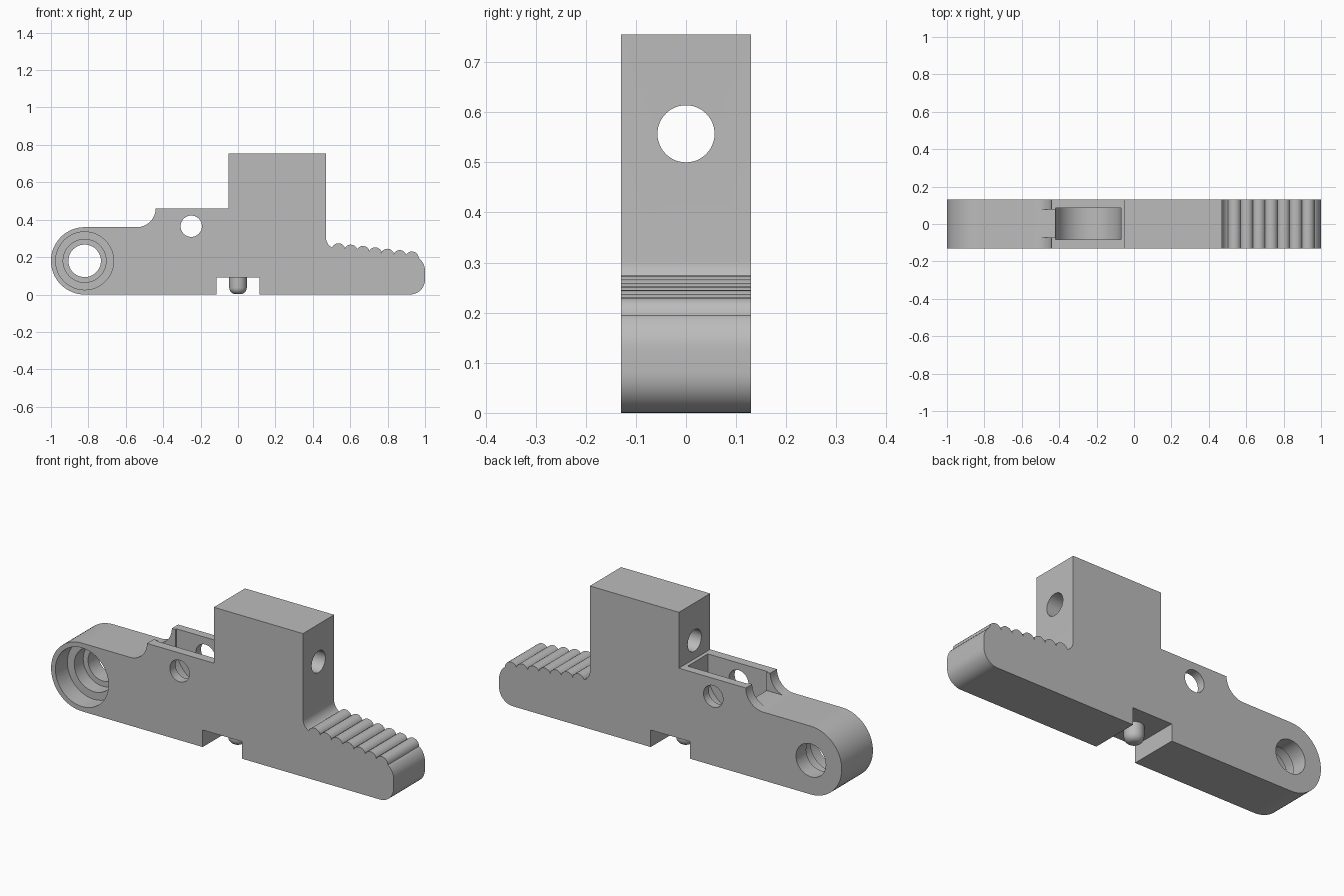
import bpy, bmesh
from math import cos, sin, radians, pi
from mathutils import Matrix

cube = bpy.data.objects.get("Cube")
if cube:
    bpy.data.objects.remove(cube, do_unlink=True)

HALF = 0.13  # half thickness of the lever

grey = bpy.data.materials.new("grey metal")
grey.use_nodes = True
grey.diffuse_color = (0.5, 0.5, 0.5, 1)
grey.node_tree.nodes["Principled BSDF"].inputs["Base Color"].default_value = (0.5, 0.5, 0.5, 1)


def arc(cx, cz, r, a0, a1, n=12):
    angles = [radians(a0 + (a1 - a0) * i / n) for i in range(n + 1)]
    return [(cx + r * cos(a), cz + r * sin(a)) for a in angles]


def finish(bm, name):
    bmesh.ops.recalc_face_normals(bm, faces=bm.faces)
    mesh = bpy.data.meshes.new(name)
    bm.to_mesh(mesh)
    bm.free()
    mesh.materials.append(grey)
    obj = bpy.data.objects.new(name, mesh)
    bpy.context.collection.objects.link(obj)
    return obj


def extrude(name, outline, y0, y1):
    """Extrude an x-z outline from y0 to y1."""
    bm = bmesh.new()
    face = bm.faces.new([bm.verts.new((x, y0, z)) for x, z in outline])
    new = bmesh.ops.extrude_face_region(bm, geom=[face])["geom"]
    verts = [v for v in new if isinstance(v, bmesh.types.BMVert)]
    bmesh.ops.translate(bm, verts=verts, vec=(0, y1 - y0, 0))
    return finish(bm, name)


def bore(name, x, z, r, y0, y1):
    return extrude(name, arc(x, z, r, 0, 352.5, 47), y0, y1)


def box(name, x0, x1, z0, z1, y0, y1):
    return extrude(name, [(x0, z0), (x1, z0), (x1, z1), (x0, z1)], y0, y1)


def select(obj):
    bpy.ops.object.select_all(action="DESELECT")
    obj.select_set(True)
    bpy.context.view_layer.objects.active = obj


def cut(obj, cutter):
    cutter.hide_render = True
    mod = obj.modifiers.new("cut", "BOOLEAN")
    mod.operation = "DIFFERENCE"
    mod.solver = "EXACT"
    mod.object = cutter
    select(obj)
    bpy.ops.object.modifier_apply(modifier=mod.name)
    bpy.data.objects.remove(cutter, do_unlink=True)


# Lever outline, counter-clockwise from the pivot's underside
outline = [(-0.115, 0), (-0.115, 0.09), (0.115, 0.09), (0.115, 0)]
outline += arc(0.92, 0.08, 0.08, -90, 0)
outline += arc(0.91, 0.125, 0.09, 0, 48, 8)
for i in reversed(range(7)):  # thumb grip ridges
    outline += arc(0.537 + 0.0655 * i, 0.238 - 0.0073 * i, 0.036, 0 if i == 6 else 22, 158, 10)
outline += arc(0.53, 0.305, 0.06, 245, 180, 8)
outline += [(0.47, 0.755), (-0.05, 0.755), (-0.05, 0.46)]
outline += arc(-0.54, 0.46, 0.1, 0, -90)
outline += arc(-0.82, 0.18, 0.18, 90, 270, 32)
lever = extrude("lever_body", outline, -HALF, HALF)

# Stepped pivot bore, open wide at the front
cut(lever, bore("pivot_hole", -0.82, 0.18, 0.087, -0.3, 0.3))
cut(lever, bore("pivot_step", -0.82, 0.18, 0.115, -0.3, 0.045))
cut(lever, bore("pivot_counterbore", -0.82, 0.18, 0.155, -0.3, -0.03))

# Round-bottomed roller pocket with its relief slot and cross hole
pocket = arc(-0.245, 0.365, 0.175, 180, 360, 28) + [(-0.07, 0.6), (-0.42, 0.6)]
cut(lever, extrude("roller_pocket", pocket, -0.082, 0.086))
cut(lever, box("relief_slot", -0.53, -0.4, 0.364, 0.6, -0.073, 0.077))
cut(lever, bore("roller_pin_hole", -0.25, 0.365, 0.057, -0.3, 0.3))

# Hole along the length of the upright block
rod = bore("block_hole", 0, 0, 0.057, -0.4, 0.4)
rod.data.transform(Matrix.Translation((0.21, 0, 0.557)) @ Matrix.Rotation(pi / 2, 4, "Z"))
cut(lever, rod)

# Rounded stud in the underside notch
bm = bmesh.new()
profile = [(0, 0.002)] + arc(0.012, 0.037, 0.035, -90, 0, 8) + [(0.047, 0.1), (0, 0.1)]
verts = [bm.verts.new((x, 0, z)) for x, z in profile]
edges = [bm.edges.new(pair) for pair in zip(verts, verts[1:])]
bmesh.ops.spin(bm, geom=verts + edges, axis=(0, 0, 1), cent=(0, 0, 0), angle=2 * pi, steps=32)
bmesh.ops.remove_doubles(bm, verts=bm.verts, dist=0.0001)
stud = finish(bm, "notch_stud")

for part in (lever, stud):
    select(part)
    bpy.ops.object.shade_smooth_by_angle(angle=radians(25))
